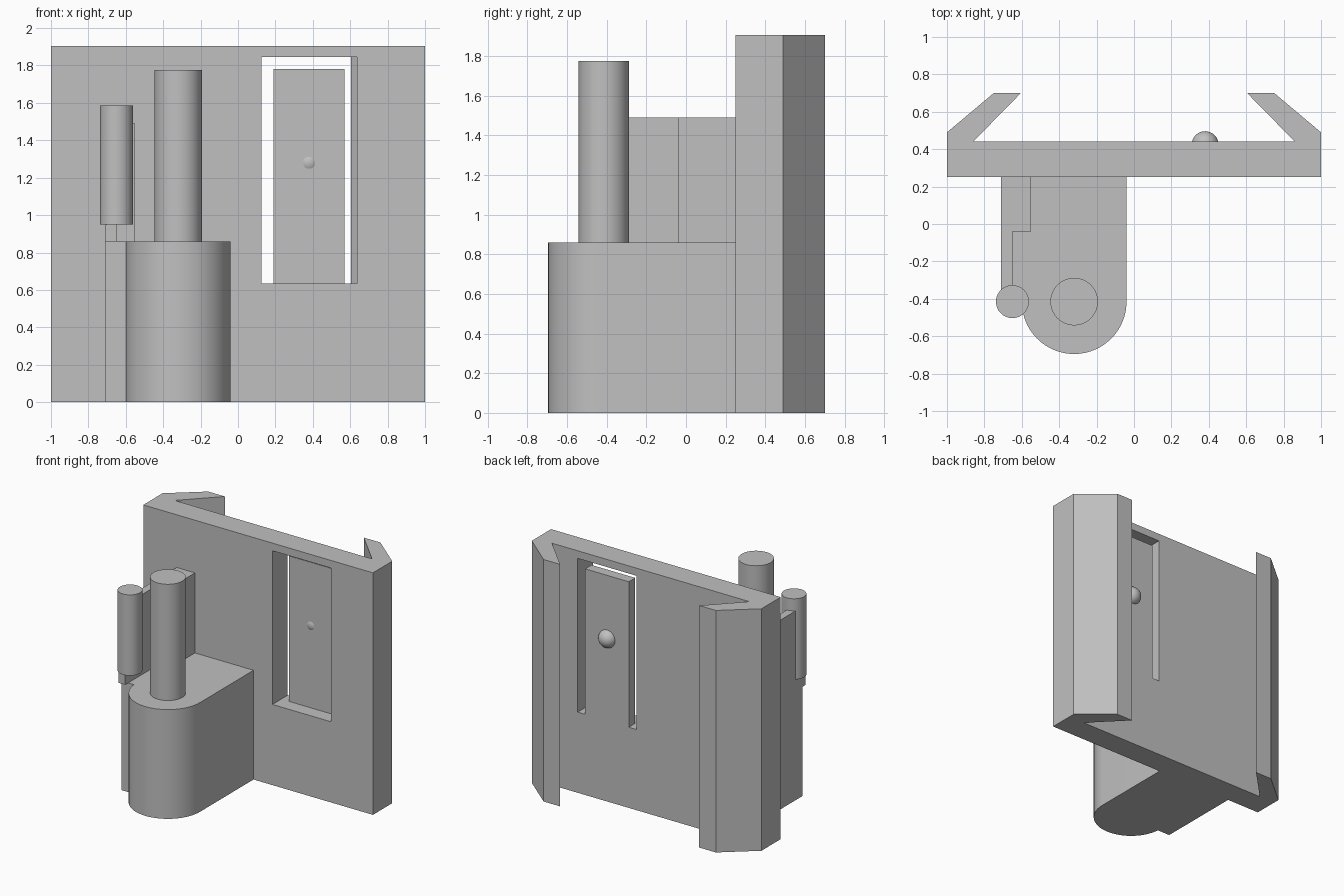
import bpy, bmesh
from math import cos, sin, radians
from mathutils import Matrix

if "Cube" in bpy.data.objects:
    bpy.data.objects.remove(bpy.data.objects["Cube"], do_unlink=True)

grey = bpy.data.materials.new("plain grey")
colour = (0.53, 0.53, 0.53, 1)
grey.diffuse_color = colour
grey.use_nodes = True
grey.node_tree.nodes["Principled BSDF"].inputs["Base Color"].default_value = colour


def finish(name, bm, smooth=False):
    bmesh.ops.recalc_face_normals(bm, faces=bm.faces)
    mesh = bpy.data.meshes.new(name)
    bm.to_mesh(mesh)
    bm.free()
    mesh.materials.append(grey)
    obj = bpy.data.objects.new(name, mesh)
    bpy.context.collection.objects.link(obj)
    if smooth:
        bpy.ops.object.select_all(action="DESELECT")
        obj.select_set(True)
        bpy.context.view_layer.objects.active = obj
        bpy.ops.object.shade_smooth_by_angle(angle=radians(30))
    return obj


def prism(name, outline, z0, z1, smooth=False):
    """Extrude a plan outline upward from z0 to z1."""
    bm = bmesh.new()
    base = bm.faces.new([bm.verts.new((x, y, z0)) for x, y in outline])
    top = bmesh.ops.extrude_face_region(bm, geom=[base])["geom"]
    bmesh.ops.translate(bm, vec=(0, 0, z1 - z0),
                        verts=[v for v in top if isinstance(v, bmesh.types.BMVert)])
    return finish(name, bm, smooth)


def arc(cx, cy, r, start, end, steps):
    angles = [radians(start + (end - start) * i / steps) for i in range(steps + 1)]
    return [(cx + r * cos(a), cy + r * sin(a)) for a in angles]


def box(name, x0, x1, y0, y1, z0, z1):
    return prism(name, [(x0, y0), (x1, y0), (x1, y1), (x0, y1)], z0, z1)


def pin(name, x, y, r, z0, z1):
    return prism(name, arc(x, y, r, 0, 360, 64)[:-1], z0, z1, True)


# Back plate with two hooked rails, mirrored across x
half = [(1, 0.25), (1, 0.49), (0.75, 0.70), (0.605, 0.70), (0.86, 0.44)]
plate = prism("back_plate", half + [(-x, y) for x, y in reversed(half)], 0, 1.905)

# Window through the plate
cutter = box("window_cutter", 0.125, 0.635, 0.1, 0.6, 0.635, 1.845)
cutter.hide_render = True
cutter.hide_set(True)
cut = plate.modifiers.new("window", "BOOLEAN")
cut.operation = "DIFFERENCE"
cut.solver = "EXACT"
cut.object = cutter

# Spring tongue with its round catch
box("spring_tongue", 0.19, 0.57, 0.36, 0.44, 0.625, 1.78)
bm = bmesh.new()
bmesh.ops.create_uvsphere(bm, u_segments=32, v_segments=16, radius=0.072,
                          matrix=Matrix.Translation((0.38, 0.424, 1.28)))
finish("tongue_catch", bm, True)

# Rounded arm reaching forward from the plate
front = arc(-0.32, -0.415, 0.28, 184.5, 360, 40)
prism("hinge_arm", [(-0.71, 0.26), (-0.71, front[0][1])] + front + [(-0.04, 0.26)],
      0, 0.86, True)

# Stepped side wall on top of the arm
prism("side_wall", [(-0.71, 0.26), (-0.71, -0.475), (-0.65, -0.475),
                    (-0.65, -0.04), (-0.55, -0.04), (-0.55, 0.26)], 0.86, 1.49)

# Upright pins
pin("large_pin", -0.32, -0.415, 0.127, 0.85, 1.775)
pin("small_pin", -0.65, -0.415, 0.088, 0.95, 1.585)
